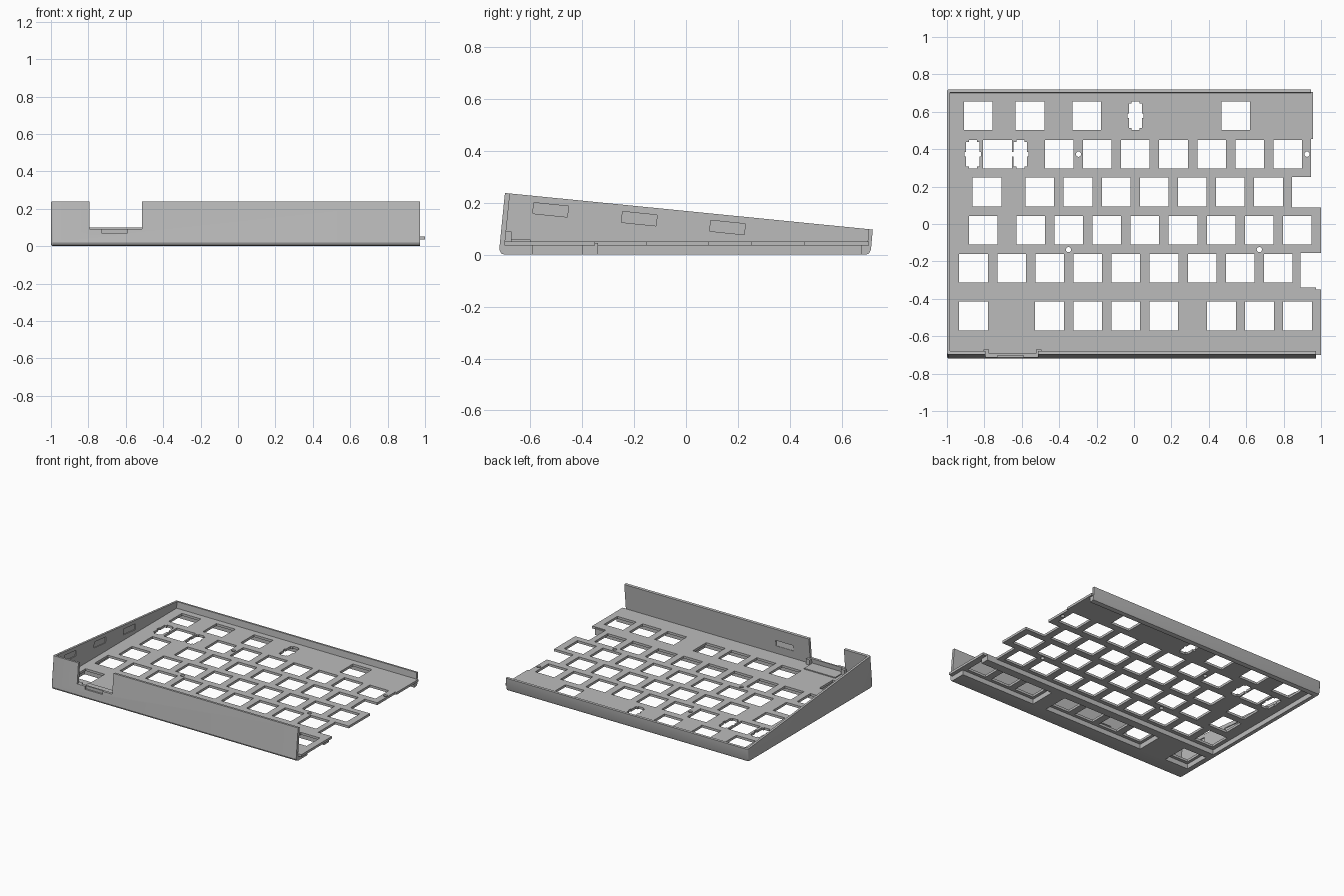
import bpy, bmesh, math
from mathutils import Matrix, Vector

cube = bpy.data.objects.get("Cube")
if cube:
    bpy.data.objects.remove(cube, do_unlink=True)

grey = bpy.data.materials.new("case grey")
grey.use_nodes = True
grey.diffuse_color = (0.5, 0.5, 0.5, 1)
grey.node_tree.nodes["Principled BSDF"].inputs["Base Color"].default_value = (0.5, 0.5, 0.5, 1)


def add_box(bm, x0, x1, y0, y1, z0, z1, tilt=0):
    mid = Vector((x0 + x1, y0 + y1, z0 + z1)) / 2
    size = Matrix.Diagonal((x1 - x0, y1 - y0, z1 - z0, 1))
    bmesh.ops.create_cube(bm, size=1, matrix=Matrix.Translation(mid) @ Matrix.Rotation(tilt, 4, 'X') @ size)


def add_prism(bm, points, axis, lo, hi):
    """Extrude a yz profile along x, or an xy outline along z."""
    place = (lambda a, b: (lo, a, b)) if axis == 'X' else (lambda a, b: (a, b, lo))
    face = bm.faces.new([bm.verts.new(place(a, b)) for a, b in points])
    moved = bmesh.ops.extrude_face_region(bm, geom=[face])["geom"]
    step = Vector((hi - lo, 0, 0)) if axis == 'X' else Vector((0, 0, hi - lo))
    bmesh.ops.translate(bm, vec=step, verts=[v for v in moved if isinstance(v, bmesh.types.BMVert)])
    bmesh.ops.recalc_face_normals(bm, faces=bm.faces)


def make(name, bm):
    mesh = bpy.data.meshes.new(name)
    bm.to_mesh(mesh)
    bm.free()
    mesh.materials.append(grey)
    obj = bpy.data.objects.new(name, mesh)
    bpy.context.collection.objects.link(obj)
    return obj


def cut(obj, bm):
    """Subtract the cutter mesh from the object and discard the cutter."""
    tool = make("cutter", bm)
    tool.hide_render = True
    mod = obj.modifiers.new("cut", 'BOOLEAN')
    mod.operation, mod.solver, mod.object = 'DIFFERENCE', 'EXACT', tool
    graph = bpy.context.evaluated_depsgraph_get()
    mesh = bpy.data.meshes.new_from_object(obj.evaluated_get(graph))
    obj.modifiers.clear()
    obj.data = mesh
    bpy.data.objects.remove(tool, do_unlink=True)


# Case shell: wedge profile with rounded lower and left edges
bm = bmesh.new()
add_prism(bm, [(-.698, 0), (-.712, .005), (-.72, .02), (-.698, .238), (.72, .097),
               (.713, .02), (.706, .005), (.692, 0)], 'X', -1, .972)
left = [e for e in bm.edges if all(v.co.x < -.99 for v in e.verts)
        and not all(v.co.z > .09 for v in e.verts)]
bmesh.ops.bevel(bm, geom=left, offset=.012, segments=3, profile=.5, affect='EDGES')
shell = make("case_shell", bm)

# Upper cavity between the leaning front and back walls
bm = bmesh.new()
add_prism(bm, [(-.698, .045), (-.672, .3), (.715, .3), (.7, .045)], 'X', -.984, 1.2)
cut(shell, bm)

# Underside cavity, and pockets below the front key row
bm = bmesh.new()
add_box(bm, -.965, 1.2, -.34, .675, -.1, .047)
for x0, x1 in ((-.955, -.765), (-.55, .26), (.37, 1.2)):
    add_box(bm, x0, x1, -.592, -.4, -.1, .047)
cut(shell, bm)

# Front wall notch, its slot, and the shorter back wall end
bm = bmesh.new()
add_box(bm, -.795, -.513, -.8, -.6, .092, .4)
add_box(bm, .945, 1.2, .6, .8, -.1, .4)
cut(shell, bm)
bm = bmesh.new()
add_box(bm, -.73, -.59, -.8, -.703, .07, .1)
cut(shell, bm)

# Shallow rectangular recesses inside the walls
bm = bmesh.new()
for y, z in ((-.522, .173), (-.18, .139), (.16, .105)):
    add_box(bm, -.99, -.97, y - .067, y + .067, z - .021, z + .021, -.1)
add_box(bm, -.38, -.24, -.697, -.67, .11, .15, .1)
cut(shell, bm)

# Key plate with a stepped right edge
bm = bmesh.new()
steps = [(1, -.35), (.89, -.35), (.89, -.155), (1, -.155), (1, .087),
         (.845, .087), (.845, .25), (.945, .25), (.945, .455), (.957, .455)]
add_prism(bm, [(-.987, -.7), (1, -.7)] + steps + [(.957, .705), (-.987, .705)], 'Z', .035, .052)
plate = make("key_plate", bm)

# Key openings: row centre height, single keys, then start and count of an even run
pitch, half = .2037, .0765
rows = [(.578, (-.833, -.556, -.253, .543), 0, 0),
        (.373, (-.73,), -.4, 7),
        (.171, (-.786,), -.503, 7),
        (-.033, (-.807,), -.553, 8),
        (-.236, (), -.858, 9),
        (-.492, (-.858, .468, .671, .874), -.452, 4)]
bm = bmesh.new()
for y, singles, start, count in rows:
    for x in list(singles) + [start + i * pitch for i in range(count)]:
        add_box(bm, x - half, x + half, y - half, y + half, 0, .1)
cut(plate, bm)

# Stabiliser slots and round screw holes
bm = bmesh.new()
quarter = [(.022, .076), (.022, .066), (.036, .066), (.036, .012), (.044, .012)]
slot = []
for sx, sy, flip in ((1, 1, 1), (1, -1, -1), (-1, -1, 1), (-1, 1, -1)):
    slot += [(sx * a, sy * b) for a, b in quarter[::flip]]
for x, y in ((.008, .578), (-.861, .373), (-.607, .373)):
    add_prism(bm, [(x + a, y + b) for a, b in slot], 'Z', 0, .1)
turns = [i * math.tau / 20 for i in range(20)]
for x, y in ((-.297, .373), (.925, .373), (-.35, -.137), (.67, -.137)):
    add_prism(bm, [(x + .014 * math.cos(t), y + .014 * math.sin(t)) for t in turns], 'Z', 0, .1)
cut(plate, bm)

# Raised pad behind the notch, with side cheeks
bm = bmesh.new()
add_box(bm, -.78, -.53, -.7, -.6, .05, .059)
make("notch_pad", bm)
bm = bmesh.new()
for x in (-.805, -.525):
    add_box(bm, x, x + .03, -.7, -.672, .05, .09)
make("notch_cheeks", bm)

# Smooth rounded edges, keep corners sharp
for obj in (shell, plate):
    bpy.ops.object.select_all(action='DESELECT')
    obj.select_set(True)
    bpy.context.view_layer.objects.active = obj
    bpy.ops.object.shade_smooth_by_angle(angle=math.radians(32))
